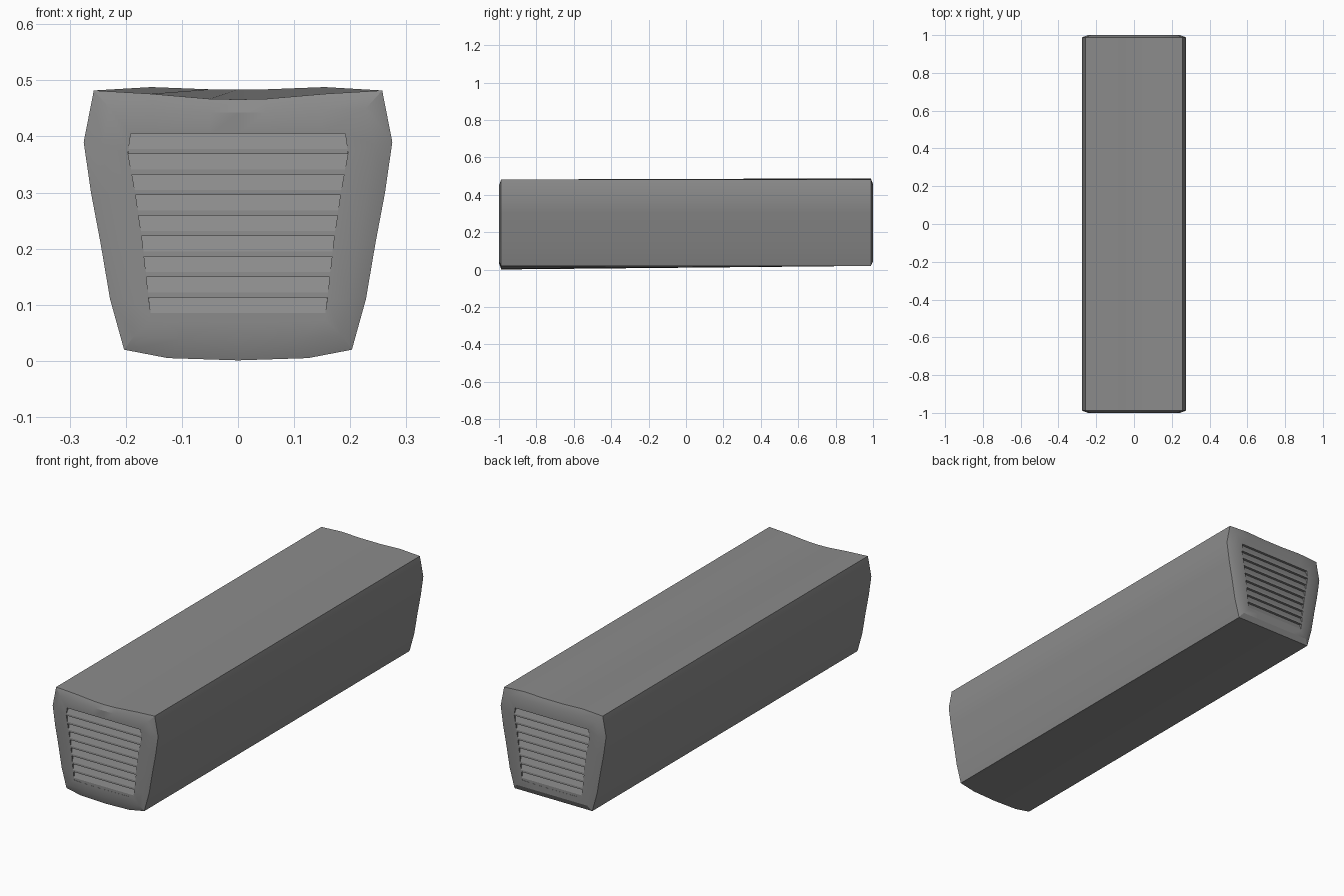
import bpy, bmesh, math

if "Cube" in bpy.data.objects:
    bpy.data.objects.remove(bpy.data.objects["Cube"])

grey = bpy.data.materials.new("mid grey")
grey.diffuse_color = (0.26, 0.26, 0.26, 1)
grey.use_nodes = True
grey.node_tree.nodes["Principled BSDF"].inputs["Base Color"].default_value = grey.diffuse_color

# half profiles (x, z), top centre round to bottom centre
SIDE = [(.257, .482), (.275, .39), (.262, .30), (.245, .21), (.228, .11), (.203, .02)]
FRONT = [(0, .466), (.05, .467), (.155, .476)] + SIDE + [(.125, .005), (0, .001)]
BACK = [(0, .484), (.05, .484), (.155, .488)] + SIDE + [(.125, .02), (0, .02)]
IN_SIDE = [(.228, .45), (.243, .385), (.230, .30), (.213, .21), (.198, .11), (.185, .045)]
IN_FRONT = [(0, .443), (.05, .443), (.15, .446)] + IN_SIDE + [(.1, .038), (0, .035)]
IN_BACK = [(0, .455), (.05, .455), (.15, .457)] + IN_SIDE + [(.1, .045), (0, .045)]
OPENING = [(0, .405), (.05, .405), (.15, .405), (.191, .405), (.196, .37), (.183, .30),
           (.170, .21), (.159, .11), (.154, .075), (.1, .073), (0, .072)]


def full(half):
    return half + [(-x, z) for x, z in reversed(half[1:-1])]


def ring(bm, half, y):
    return [bm.verts.new((x, y, z)) for x, z in full(half)]


def bridge(bm, a, b):
    n = len(a)
    for i in range(n):
        j = (i + 1) % n
        bm.faces.new((a[i], a[j], b[j], b[i]))


def finish(bm, name, smooth=False):
    bmesh.ops.recalc_face_normals(bm, faces=bm.faces)
    me = bpy.data.meshes.new(name)
    bm.to_mesh(me)
    bm.free()
    ob = bpy.data.objects.new(name, me)
    bpy.context.collection.objects.link(ob)
    me.materials.append(grey)
    if smooth:
        bpy.context.view_layer.objects.active = ob
        ob.select_set(True)
        bpy.ops.object.shade_smooth_by_angle(angle=math.radians(25))
        ob.select_set(False)
    return ob


# housing: lofted shell, chamfered rims, end panels and vent recesses
bm = bmesh.new()
stations = [(OPENING, -.982), (OPENING, -1), (IN_FRONT, -1), (FRONT, -.988),
            (BACK, .988), (IN_BACK, 1), (OPENING, 1), (OPENING, .982)]
rings = [ring(bm, h, y) for h, y in stations]
for a, b in zip(rings, rings[1:]):
    bridge(bm, a, b)
bm.faces.new(rings[0])
bm.faces.new(rings[-1])
finish(bm, "housing", True)


# vent louvres: zigzag strip of slanted slats and flush bars
def half_width(z):
    pts = OPENING[3:9]
    for (x0, z0), (x1, z1) in zip(pts, pts[1:]):
        if z >= z1:
            return x0 + (x1 - x0) * (z0 - z) / (z0 - z1)
    return pts[-1][0]


def louvres(name, s):
    bm = bmesh.new()
    zig = []
    for k in range(9):
        zt = .405 - .0365 * k
        zb = zt - .0275
        zig += [(zt, 0), (zt, .012), (zb, .0005)]
    zig += [(.072, .0005)]
    prev = None
    for z, d in zig:
        w = half_width(z)
        row = [bm.verts.new((sx * w, s * (1 - d), z)) for sx in (-1, 1)]
        if prev:
            f = (prev[0], row[0], row[1], prev[1])
            bm.faces.new(f if s < 0 else f[::-1])
        prev = row
    me = bpy.data.meshes.new(name)
    bm.to_mesh(me)
    bm.free()
    ob = bpy.data.objects.new(name, me)
    bpy.context.collection.objects.link(ob)
    me.materials.append(grey)


louvres("front_louvres", -1)
louvres("back_louvres", 1)
